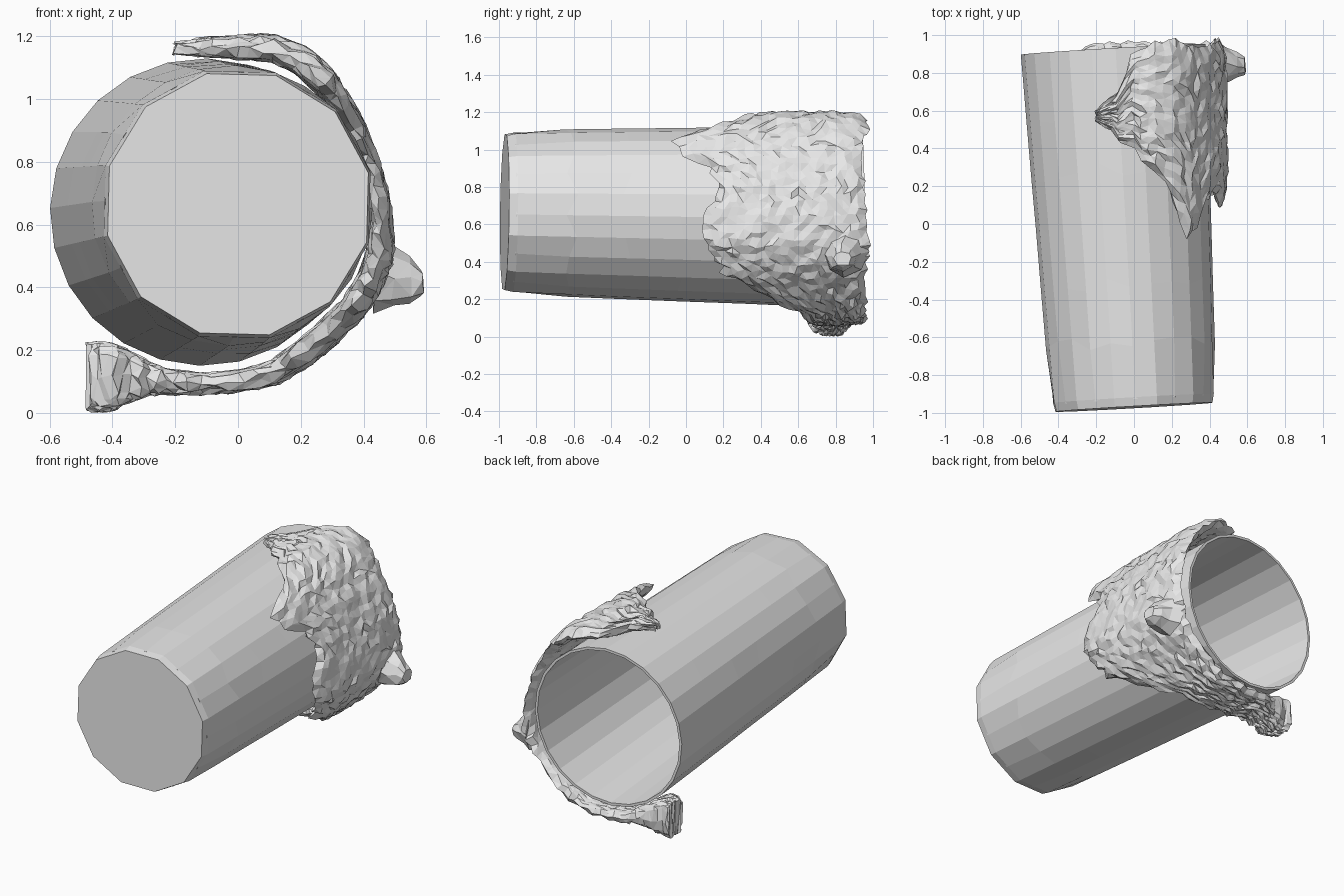
import bpy, bmesh, math, random
from mathutils import Vector

if "Cube" in bpy.data.objects:
    bpy.data.objects.remove(bpy.data.objects["Cube"])

random.seed(4)

grey = bpy.data.materials.new("plain_grey")
grey.diffuse_color = (0.8, 0.8, 0.8, 1)
grey.use_nodes = True
grey.node_tree.nodes["Principled BSDF"].inputs["Base Color"].default_value = grey.diffuse_color


def finish(bm, name):
    bmesh.ops.recalc_face_normals(bm, faces=bm.faces[:])
    mesh = bpy.data.meshes.new(name)
    bm.to_mesh(mesh)
    bm.free()
    mesh.materials.append(grey)
    obj = bpy.data.objects.new(name, mesh)
    bpy.context.collection.objects.link(obj)
    return obj


def skin(bm, rings, cap_start=True, cap_end=True):
    n = len(rings[0])
    for a, b in zip(rings, rings[1:]):
        for i in range(n):
            j = (i + 1) % n
            bm.faces.new((a[i], a[j], b[j], b[i]))
    if cap_start:
        bm.faces.new(rings[0])
    if cap_end:
        bm.faces.new(rings[-1])


def jit(a):
    return random.uniform(-a, a)


# Tapered cup lying on its side, open at the back, twelve-sided base
SIDES = 24
start, end = Vector((0, -0.97, 0.665)), Vector((-0.11, 0.925, 0.64))
axis = (end - start).normalized()
side = axis.cross(Vector((0, 0, 1))).normalized()
up = side.cross(axis)


def cup_ring(bm, t, r, twelve=False, wob=0.0):
    ring = []
    for i in range(SIDES):
        a = 2 * math.pi * (i + 0.9) / SIDES
        rr = r * (math.cos(math.pi / 12) if twelve and i % 2 else 1)
        inner = 0 < t < 1
        c = start.lerp(end, t + (jit(wob) if inner else 0))
        ring.append(bm.verts.new(c + side * rr * math.cos(a) + up * rr * math.sin(a)))
    return ring


bm = bmesh.new()
outer = [cup_ring(bm, 0, 0.428, True), cup_ring(bm, 0.025, 0.438, True)]
for t in (0.18, 0.34, 0.5, 0.66, 0.82, 1.0):
    outer.append(cup_ring(bm, t, 0.438 + 0.052 * t, False, 0.02))
inner = [cup_ring(bm, t, 0.422 + 0.052 * t) for t in (1.0, 0.66, 0.34, 0.02)]
skin(bm, outer + inner)
finish(bm, "cup")

# Ragged wrap around the cup: x, z of midline, y start, y end, thickness
stations = [
    (-0.20, 1.16, 0.56, 0.60, 0.03), (-0.10, 1.165, 0.46, 0.68, 0.05),
    (0.00, 1.165, 0.38, 0.90, 0.07), (0.10, 1.165, 0.28, 0.96, 0.075),
    (0.20, 1.125, 0.12, 0.97, 0.08), (0.27, 1.06, -0.07, 0.96, 0.08),
    (0.32, 0.99, -0.05, 0.95, 0.07), (0.37, 0.90, 0.13, 0.95, 0.07),
    (0.41, 0.80, 0.17, 0.95, 0.07), (0.44, 0.70, 0.13, 0.96, 0.07),
    (0.455, 0.60, 0.07, 0.96, 0.07), (0.45, 0.50, 0.10, 0.98, 0.08),
    (0.42, 0.42, 0.16, 0.98, 0.08), (0.37, 0.34, 0.19, 0.96, 0.08),
    (0.30, 0.27, 0.34, 0.95, 0.08), (0.21, 0.19, 0.50, 0.96, 0.08),
    (0.12, 0.13, 0.60, 0.96, 0.07), (0.00, 0.10, 0.65, 0.96, 0.06),
    (-0.12, 0.095, 0.66, 0.96, 0.06), (-0.22, 0.10, 0.66, 0.95, 0.07),
    (-0.29, 0.11, 0.66, 0.92, 0.10), (-0.36, 0.115, 0.66, 0.90, 0.17),
    (-0.42, 0.115, 0.67, 0.88, 0.22), (-0.475, 0.115, 0.70, 0.86, 0.21),
]
STEPS, ROWS = 60, 20


def station(u):
    f = u * (len(stations) - 1)
    i = min(int(f), len(stations) - 2)
    return [p + (q - p) * (f - i) for p, q in zip(stations[i], stations[i + 1])]


bm = bmesh.new()
rings = []
for s in range(STEPS + 1):
    u = s / STEPS
    x, z, y0, y1, thick = station(u)
    p, q = station(max(u - 0.03, 0)), station(min(u + 0.03, 1))
    d = Vector((q[0] - p[0], 0, q[1] - p[1])).normalized()
    out = Vector((-d.z, 0, d.x))
    y0, y1 = y0 + jit(0.025), y1 + jit(0.015)
    ring = []
    loop = [(k / ROWS, 1) for k in range(ROWS + 1)]
    loop += [(k / ROWS, -1) for k in range(ROWS - 1, 0, -1)]
    for v, sgn in loop:
        y = y0 + (y1 - y0) * v
        rim = max(0.0, 1 - abs(2 * v - 1) ** 5) ** 0.5
        h = sgn * 0.5 * thick * rim + jit(0.011 if sgn > 0 else 0.007)
        co = Vector((x, y, z)) + out * h + d * jit(0.012)
        co.y += jit(0.15) * (y1 - y0) / ROWS
        # follow the taper and lean of the cup towards the base
        k = max(0, 0.6 - y)
        co -= out * 0.03 * k
        co.x += 0.04 * k
        co.z = max(co.z, 0.0)
        ring.append(bm.verts.new(co))
    rings.append(ring)
skin(bm, rings)
bmesh.ops.triangulate(bm, faces=bm.faces[:])
finish(bm, "ragged_wrap")

# Small knob sticking out of the wrap
bm = bmesh.new()
base, tip = Vector((0.43, 0.85, 0.45)), Vector((0.588, 0.835, 0.415))
rings = []
for t, r in ((0, 0.125), (0.4, 0.095), (0.75, 0.07), (1, 0.04)):
    c = base.lerp(tip, t)
    rings.append([bm.verts.new(c + Vector((jit(0.006),
                                           r * math.cos(i * math.pi / 4) + jit(0.01),
                                           r * math.sin(i * math.pi / 4) + jit(0.01))))
                  for i in range(8)])
skin(bm, rings)
bmesh.ops.triangulate(bm, faces=bm.faces[:])
finish(bm, "side_knob")
